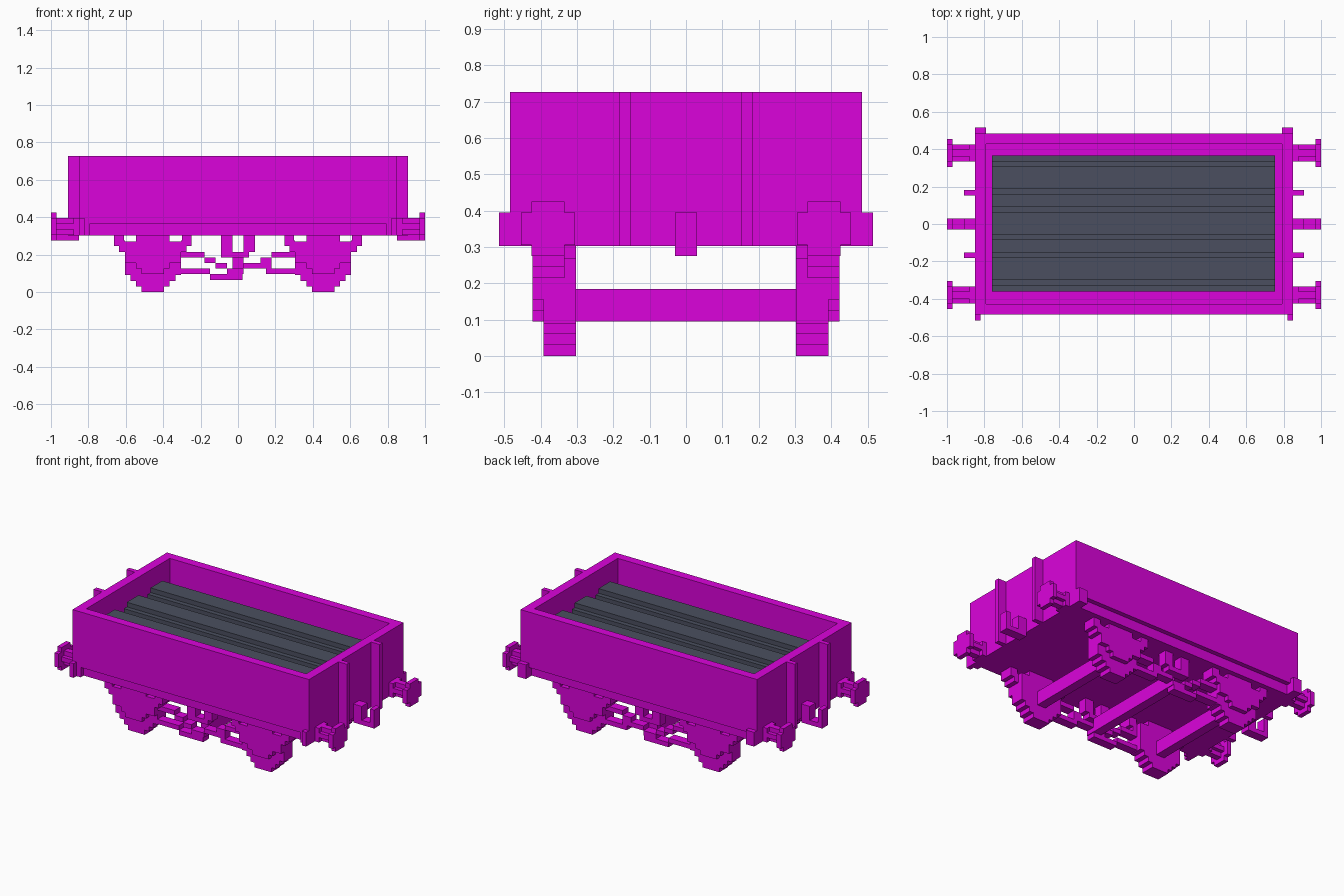
import bpy
import bmesh

if "Cube" in bpy.data.objects:
    bpy.data.objects.remove(bpy.data.objects["Cube"])


def material(name, color):
    m = bpy.data.materials.new(name)
    m.use_nodes = True
    m.diffuse_color = color
    m.node_tree.nodes["Principled BSDF"].inputs["Base Color"].default_value = color
    return m


MAGENTA = material("magenta", (0.71, 0.001, 0.71, 1))
SLATE = material("slate", (0.07, 0.078, 0.115, 1))


def add_box(bm, x0, x1, y0, y1, z0, z1):
    verts = bmesh.ops.create_cube(bm, size=1)["verts"]
    for v in verts:
        v.co.x = max(x0, x1) if v.co.x > 0 else min(x0, x1)
        v.co.y = max(y0, y1) if v.co.y > 0 else min(y0, y1)
        v.co.z = z1 if v.co.z > 0 else z0


def part(name, boxes, mat=MAGENTA):
    bm = bmesh.new()
    for b in boxes:
        add_box(bm, *b)
    mesh = bpy.data.meshes.new(name)
    bm.to_mesh(mesh)
    bm.free()
    mesh.materials.append(mat)
    obj = bpy.data.objects.new(name, mesh)
    bpy.context.collection.objects.link(obj)


U = 0.03  # block size of the stepped style
L, W, TOP, BASE, SIDE = 0.85, 0.485, 0.727, 0.303, 0.367
IL, IW = L - 2 * U, W - 2 * U + 0.003

# Open body: side walls, end walls, floor and underframe
part("side_walls", [(-L, L, s * IW, s * W, SIDE, TOP) for s in (-1, 1)])
part("end_walls", [(s * IL, s * L, -IW, IW, BASE, TOP) for s in (-1, 1)])
part("floor", [(-IL, IL, -IW, IW, SIDE, 0.545)])
part("underframe", [(-IL, IL, -0.455, 0.455, BASE, SIDE)])

# Stepped ridges of the load
load = [(-0.76, 0.755, -0.36, 0.365, 0.53, 0.575)]
for y in (-0.24, 0.004, 0.248):
    load.append((-0.76, 0.755, y - 0.09, y + 0.09, 0.575, 0.605))
    load.append((-0.76, 0.755, y - 0.06, y + 0.06, 0.605, 0.635))
part("load", load, SLATE)

for s, end in ((-1, "right"), (1, "left")):
    # Headstock across the end, with deeper tips at the back
    part(end + "_headstock", [
        (s * IL, s * L, -W, 0.515, BASE, 0.395),
        (s * (L - U), s * L, -0.515, -W, BASE, 0.395)])
    part(end + "_end_posts", [
        (s * L, s * 0.91, t * 0.153, t * 0.183, BASE, TOP) for t in (-1, 1)])
    # Coupling: an open upright loop
    part(end + "_coupling", [
        (s * L, s * 0.91, -U, U, 0.275, 0.395),
        (s * 0.91, s * 0.97, -U, U, 0.275, 0.305),
        (s * 0.97, s, -U, U, 0.275, 0.395)])
    # Buffers with notched round heads
    for t, side in ((-1, "front"), (1, "back")):
        y = t * 0.38
        part(f"{end}_{side}_buffer", [
            (s * L, s * 0.88, y - 0.045, y + 0.045, BASE, 0.395),
            (s * 0.88, s * 0.97, y - 0.045, y + 0.045, 0.335, 0.365),
            (s * 0.88, s * 0.97, y - 0.02, y + 0.02, 0.305, 0.395),
            (s * 0.97, s, y - 0.075, y + 0.075, 0.305, 0.395),
            (s * 0.97, s, y - 0.045, y + 0.045, 0.275, 0.425)])

# Running gear: stepped wheels behind flat axle guards
AX = 0.455
WHEEL_ROWS = [(0.06, 0, 0.03), (0.09, 0.03, 0.06), (0.12, 0.06, 0.09),
              (0.15, 0.09, 0.27), (0.09, 0.27, BASE)]
GUARD_ROWS = [(0.06, 0.095, 0.125), (0.09, 0.125, 0.155),
              (0.15, 0.155, 0.27), (0.09, 0.27, BASE)]
for s, end in ((-1, "right"), (1, "left")):
    cx = s * AX
    part(end + "_axle", [(cx - U, cx + U, -0.31, 0.31, 0.095, 0.185)])
    for t, side in ((-1, "front"), (1, "back")):
        tag = f"{end}_{side}_"
        part(tag + "wheel", [(cx - w, cx + w, t * 0.303, t * 0.393, a, b)
                             for w, a, b in WHEEL_ROWS])
        part(tag + "axle_guard", [(cx - w, cx + w, t * 0.39, t * 0.423, a, b)
                                  for w, a, b in GUARD_ROWS])
        # Spring hangers on both sides of the guard
        hangers = []
        for d in (-1, 1):
            hangers += [
                (cx + d * 0.15, cx + d * 0.18, t * 0.335, t * 0.423, 0.215, 0.275),
                (cx + d * 0.155, cx + d * 0.207, t * 0.335, t * 0.423, 0.245, BASE)]
        part(tag + "spring_hangers", hangers)

# Brake gear between the wheels
part("brake_shaft", [(-U, U, -0.335, 0.335, 0.095, 0.185)])
for t, side in ((-1, "front"), (1, "back")):
    y0, y1 = t * 0.335, t * 0.393
    gear = [(-0.09, 0.06, y0, y1, 0.185, 0.215),
            (-0.15, 0.025, y0, y1, 0.065, 0.095),
            (-0.06, U, y0, y1, 0.095, 0.125),
            (-0.12, -0.06, y0, y1, 0.125, 0.155),
            (U, 0.18, y0, y1, 0.125, 0.155)]
    for s in (-1, 1):
        gear += [(s * 0.03, s * 0.09, y0, y1, 0.215, BASE),
                 (s * 0.15, s * 0.31, y0, y1, 0.095, 0.125),
                 (s * 0.18, s * 0.31, y0, y1, 0.185, 0.215),
                 (s * 0.12, s * 0.18, y0, y1, 0.155, 0.185)]
    part(side + "_brake_gear", gear)
